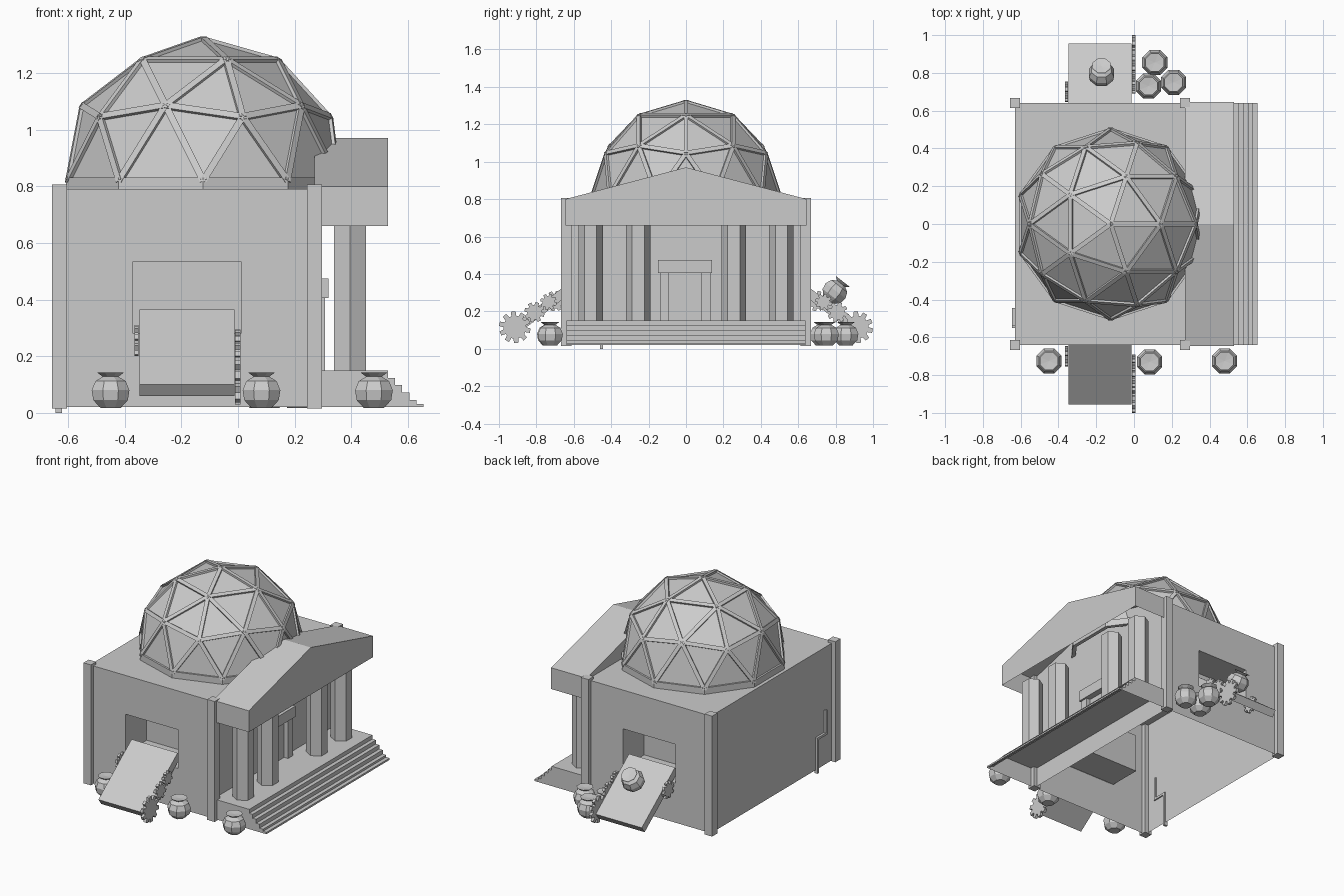
import bpy, bmesh
from math import sin, cos, pi
from mathutils import Vector, Matrix

if "Cube" in bpy.data.objects:
    bpy.data.objects.remove(bpy.data.objects["Cube"])


def finish(name, bm, recalc=True):
    bmesh.ops.remove_doubles(bm, verts=bm.verts, dist=1e-5)
    if recalc:
        bmesh.ops.recalc_face_normals(bm, faces=bm.faces)
    me = bpy.data.meshes.new(name)
    bm.to_mesh(me)
    bm.free()
    ob = bpy.data.objects.new(name, me)
    bpy.context.collection.objects.link(ob)
    return ob


def face(bm, *pts):
    return bm.faces.new([bm.verts.new(p) for p in pts])


def box_into(bm, x0, x1, y0, y1, z0, z1):
    m = Matrix.Translation(((x0 + x1) / 2, (y0 + y1) / 2, (z0 + z1) / 2))
    bmesh.ops.create_cube(bm, size=1, matrix=m @ Matrix.Diagonal((x1 - x0, y1 - y0, z1 - z0, 1)))


def box(name, *b):
    bm = bmesh.new()
    box_into(bm, *b)
    return finish(name, bm)


def extrude_profile(name, pts, vec, open_bottom=False):
    """Close a planar profile and extrude it; optionally drop the face looking down."""
    bm = bmesh.new()
    f = face(bm, *pts)
    r = bmesh.ops.extrude_face_region(bm, geom=[f], use_keep_orig=True)
    bmesh.ops.translate(bm, vec=vec, verts=[v for v in r["geom"] if isinstance(v, bmesh.types.BMVert)])
    bmesh.ops.recalc_face_normals(bm, faces=bm.faces)
    if open_bottom:
        zmin = min(v.co.z for v in bm.verts)
        bmesh.ops.delete(bm, geom=[f for f in bm.faces if all(v.co.z < zmin + 1e-4 for v in f.verts)],
                         context='FACES_ONLY')
    return finish(name, bm, not open_bottom)


X0, X1, Y, Z0, Z1 = -0.63, 0.27, 0.64, 0.02, 0.79

# Hollow hall: end walls, roof, side walls with a sunken alcove each
bm = bmesh.new()
face(bm, (X0, Y, Z0), (X0, -Y, Z0), (X0, -Y, Z1), (X0, Y, Z1))
face(bm, (X1, -Y, Z0), (X1, Y, Z0), (X1, Y, Z1), (X1, -Y, Z1))
face(bm, (X0, -Y, Z1), (X1, -Y, Z1), (X1, Y, Z1), (X0, Y, Z1))
xs, zs = (X0, -0.37, 0.01, X1), (Z0, 0.28, 0.535, Z1)
for s in (-1, 1):
    def quad(*p):
        face(bm, *(p if s < 0 else p[::-1]))
    for i in range(3):
        for k in range(3):
            y = s * (Y - 0.22) if i == k == 1 else s * Y
            quad((xs[i], y, zs[k]), (xs[i + 1], y, zs[k]), (xs[i + 1], y, zs[k + 1]), (xs[i], y, zs[k + 1]))
    a, b = s * Y, s * (Y - 0.22)
    loop = [(xs[1], zs[1]), (xs[2], zs[1]), (xs[2], zs[2]), (xs[1], zs[2])]
    for (xa, za), (xb, zb) in zip(loop, loop[1:] + loop[:1]):
        quad((xa, a, za), (xb, a, zb), (xb, b, zb), (xa, b, za))
finish("hall_walls", bm, False)

# Corner posts
for x in (X0, X1):
    for y in (-Y, Y):
        box("corner_post", x - 0.027, x + 0.027, y - 0.027, y + 0.027, Z0 - 0.005, 0.807)

# Porch with five steps, open underneath
prof = [(X1, Z0), (X1, 0.15), (0.53, 0.15)]
for i in range(1, 6):
    z = 0.15 - i * 0.026
    prof += [(0.53 + (i - 1) * 0.025, z), (0.53 + i * 0.025, z)]
prof = prof[:-2] + [(0.63, Z0 + 0.012), (0.655, Z0 + 0.012), (0.655, Z0)]
extrude_profile("porch_steps", [(x, -Y, z) for x, z in prof], (0, 2 * Y, 0), True)

# Hexagonal columns
for y in (-0.51, -0.255, 0.255, 0.51):
    hexa = [(0.395 + 0.065 * sin(i * pi / 3), y + 0.065 * cos(i * pi / 3), 0.15) for i in range(6)]
    extrude_profile("column", hexa, (0, 0, 0.515))

# Pediment, open underneath
gable = [(-0.645, 0.66), (0.645, 0.66), (0.645, 0.80), (0, 0.97), (-0.645, 0.80)]
extrude_profile("pediment", [(X1, y, z) for y, z in gable], (0.26, 0, 0), True)

# Front doorway
box("door_lintel", X1, 0.32, -0.15, 0.14, 0.405, 0.475)
for y in (-0.14, 0.08):
    box("door_jamb", X1, 0.308, y, y + 0.05, 0.15, 0.405)
box("door_panel", X1, 0.28, -0.09, 0.08, 0.15, 0.405)

# Geodesic dome: panels and struts from half an icosphere
C, R = Vector((-0.123, 0, 0.82)), 0.51
bm = bmesh.new()
bmesh.ops.create_icosphere(bm, subdivisions=2, radius=R)
bmesh.ops.delete(bm, geom=[v for v in bm.verts if v.co.z < -0.01], context='VERTS')
edges = [(e.verts[0].co.copy(), e.verts[1].co.copy()) for e in bm.edges]
rim = sorted([v.co.copy() for v in bm.verts if abs(v.co.z) < 0.01],
             key=lambda c: Vector((c.x, c.y)).angle_signed(Vector((1, 0))))
bmesh.ops.scale(bm, vec=(0.98, 0.98, 0.98), verts=bm.verts)
bmesh.ops.translate(bm, vec=C, verts=bm.verts)
finish("dome_panels", bm, False)

bm = bmesh.new()
for a, b in edges:
    d = (b - a).normalized()
    n = (a + b).normalized()
    t = n.cross(d)
    m = Matrix((d, t, n)).transposed().to_4x4()
    m.translation = C + (a + b) / 2 - n * 0.008
    bmesh.ops.create_cube(bm, size=1, matrix=m @ Matrix.Diagonal(((b - a).length, 0.024, 0.016, 1)))
finish("dome_struts", bm)

# Ring under the dome
bm = bmesh.new()
for a, b in zip(rim, rim[1:] + rim[:1]):
    down = Vector((0, 0, -0.03))
    ai, bi = a * 0.95, b * 0.95
    for q in ((a, b, b + down, a + down), (ai, bi, bi + down, ai + down),
              (a + down, b + down, bi + down, ai + down), (a, b, bi, ai)):
        face(bm, *[C + p for p in q])
finish("dome_base_ring", bm)


# Toothed wheels, flat in the x direction
def gear(name, x, y, z, r, teeth, w):
    pts = []
    for i in range(teeth):
        for f, k in ((0, 0.72), (0.3, 0.72), (0.42, 1), (0.88, 1)):
            a = 2 * pi * (i + f) / teeth
            pts.append((x - w / 2, y + r * k * cos(a), z + r * k * sin(a)))
    extrude_profile(name, pts, (w, 0, 0))


# Side ramps with their wheels
ramp = [(0.955, 0.10), (0.61, 0.365), (0.58, 0.325), (0.925, 0.06)]
for s in (-1, 1):
    extrude_profile("ramp", [(-0.347, s * y, z) for y, z in ramp], (0.335, 0, 0))
    gear("ramp_wheel_large", -0.001, s * 0.915, 0.115, 0.085, 10, 0.018)
    gear("ramp_wheel_middle", -0.001, s * 0.81, 0.195, 0.055, 8, 0.018)
    gear("ramp_wheel_small", -0.001, s * 0.735, 0.25, 0.045, 8, 0.018)
    gear("ramp_wheel_left", -0.358, s * 0.70, 0.255, 0.055, 8, 0.015)


# Low-poly round jars
def jar(loc, tilt=0):
    prof = [(0, 0.017), (0.038, 0.017), (0.066, 0.045), (0.072, 0.08), (0.058, 0.112),
            (0.03, 0.128), (0.052, 0.143), (0, 0.138)]
    n = 8
    bm = bmesh.new()
    vs = [bm.verts.new((r, 0, z)) for r, z in prof]
    es = [bm.edges.new(p) for p in zip(vs, vs[1:])]
    bmesh.ops.spin(bm, geom=vs + es, cent=(0, 0, 0), axis=(0, 0, 1), angle=2 * pi, steps=n)
    bmesh.ops.transform(bm, verts=bm.verts,
                        matrix=Matrix.Translation(loc) @ Matrix.Rotation(tilt, 4, 'X') @ Matrix.Rotation(pi / 8, 4, 'Z'))
    finish("jar", bm)


for x, y in ((-0.45, -0.725), (0.083, -0.73), (0.48, -0.725), (0.11, 0.855), (0.077, 0.73), (0.21, 0.75)):
    jar((x, y, 0))
jar((-0.172, 0.80 - 0.08 * sin(0.66), 0.31 - 0.08 * cos(0.66)), -0.66)

# Thin bent pipe on the rear wall
bm = bmesh.new()
for b in ((-0.46, -0.445, 0.0, 0.23), (-0.55, -0.445, 0.22, 0.235), (-0.55, -0.535, 0.22, 0.38)):
    box_into(bm, -0.645, -0.622, *b)
finish("wall_pipe", bm)
